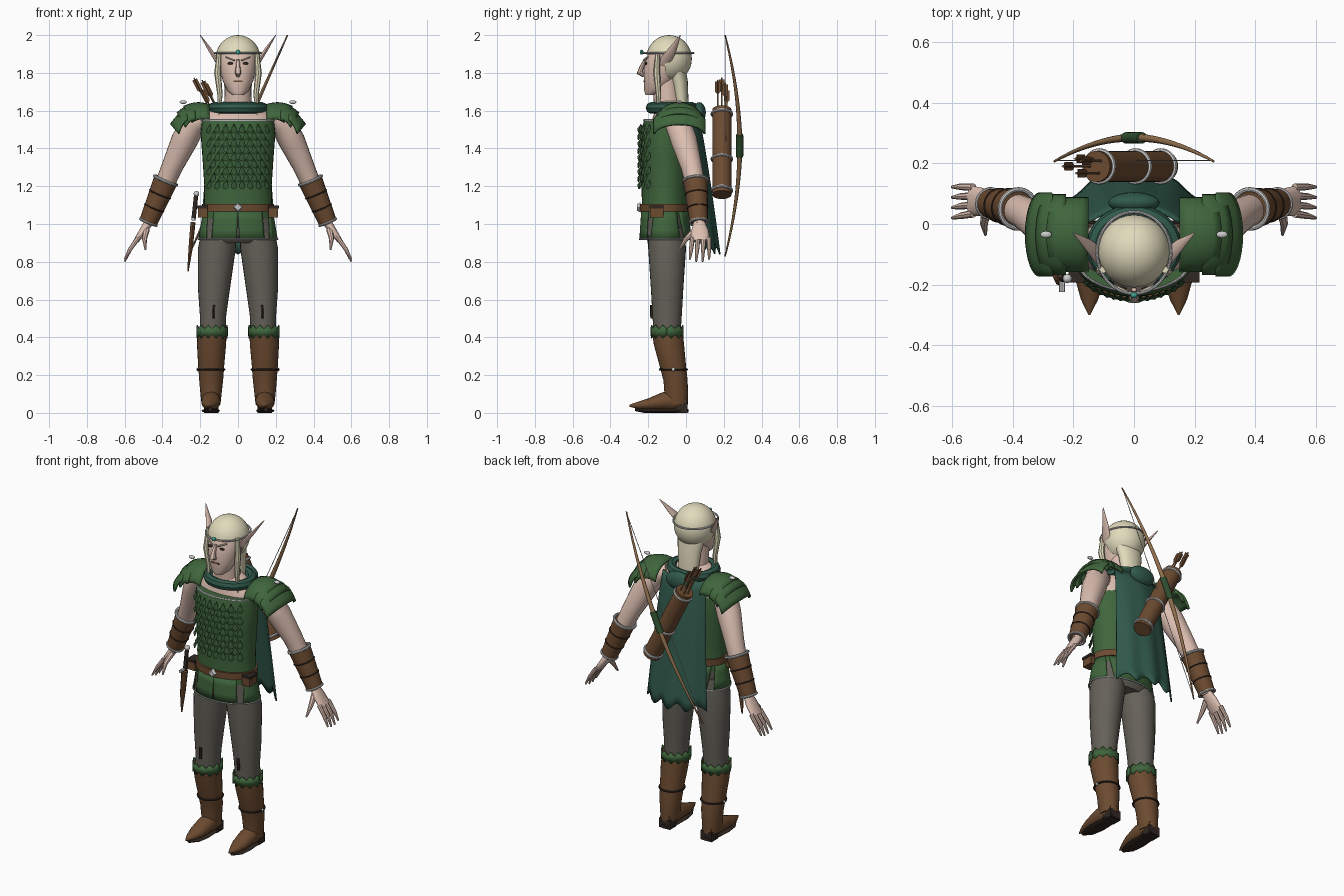
import bpy, bmesh, math
from mathutils import Vector as V

if "Cube" in bpy.data.objects:
    bpy.data.objects.remove(bpy.data.objects["Cube"])

PAL = dict(skin=(.72, .52, .44), hair=(.75, .7, .5), green=(.05, .13, .045), leaf=(.03, .08, .03),
           teal=(.03, .1, .07), brown=(.15, .07, .03), dark=(.03, .02, .015), pants=(.13, .12, .1),
           silver=(.7, .7, .7), wood=(.3, .17, .08), gem=(.05, .4, .3))
MATS = {}
for k, c in PAL.items():
    MATS[k] = bpy.data.materials.new(k)
    MATS[k].diffuse_color = (*c, 1)
TAU = math.tau


def make(name, bm, mat, thick=0):
    bmesh.ops.recalc_face_normals(bm, faces=bm.faces)
    me = bpy.data.meshes.new(name)
    bm.to_mesh(me)
    bm.free()
    me.materials.append(MATS[mat])
    ob = bpy.data.objects.new(name, me)
    bpy.context.collection.objects.link(ob)
    if thick:
        ob.modifiers.new("thickness", 'SOLIDIFY').thickness = thick
    return ob


def skin_rings(name, rings, mat):
    bm = bmesh.new()
    vs = [[bm.verts.new(p) for p in r] for r in rings]
    n = len(vs[0])
    for a, b in zip(vs, vs[1:]):
        for i in range(n):
            bm.faces.new((a[i], a[(i + 1) % n], b[(i + 1) % n], b[i]))
    bm.faces.new(vs[0])
    bm.faces.new(vs[-1])
    return make(name, bm, mat)


def loft(name, secs, mat, n=28):
    """horizontal ellipses: x, y, z, rx, ry"""
    return skin_rings(name, [[(x + a * math.cos(TAU * i / n), y + b * math.sin(TAU * i / n), z)
                              for i in range(n)] for x, y, z, a, b in secs], mat)


def tube(name, pts, rad, mat, n=14):
    """sections square to a path; each radius is a number or a pair"""
    pts = [V(p) for p in pts]
    d = (pts[-1] - pts[0]).normalized()
    ref = V((1, 0, 0)) if abs(d.y) > .7 else V((0, 1, 0))
    rings = []
    for i, p in enumerate(pts):
        t = (pts[min(i + 1, len(pts) - 1)] - pts[max(i - 1, 0)]).normalized()
        a = (ref - t * ref.dot(t)).normalized()
        b = t.cross(a)
        r = rad[i] if isinstance(rad, list) else rad
        ra, rb = r if isinstance(r, tuple) else (r, r)
        rings.append([p + a * ra * math.cos(TAU * j / n) + b * rb * math.sin(TAU * j / n) for j in range(n)])
    return skin_rings(name, rings, mat)


def grid(name, f, nu, nv, mat, thick=.008):
    bm = bmesh.new()
    vs = [[bm.verts.new(f(i / nu, j / nv)) for j in range(nv + 1)] for i in range(nu + 1)]
    for i in range(nu):
        for j in range(nv):
            bm.faces.new((vs[i][j], vs[i + 1][j], vs[i + 1][j + 1], vs[i][j + 1]))
    return make(name, bm, mat, thick)


def ring(name, c, rx, ry, r, mat, axis=(0, 0, 1)):
    bpy.ops.mesh.primitive_torus_add(location=c, major_radius=1, minor_radius=r / rx, major_segments=32, minor_segments=8)
    ob = bpy.context.object
    ob.name = name
    ob.scale = (rx, ry, rx)
    ob.rotation_euler = V(axis).to_track_quat('Z', 'Y').to_euler()
    ob.data.materials.append(MATS[mat])


def ball(name, c, s, mat, seg=20):
    bm = bmesh.new()
    bmesh.ops.create_uvsphere(bm, u_segments=seg, v_segments=seg // 2 + 2, radius=1)
    for v in bm.verts:
        v.co = V(c) + V((v.co.x * s[0], v.co.y * s[1], v.co.z * s[2]))
    return make(name, bm, mat)


def box(name, c, s, mat, rot=(0, 0, 0)):
    bpy.ops.mesh.primitive_cube_add(size=1, location=c, rotation=rot)
    ob = bpy.context.object
    ob.name, ob.scale = name, s
    ob.data.materials.append(MATS[mat])


# head, hair and neck
loft("head", [(0, -.185, 1.683, .03, .03), (0, -.165, 1.705, .056, .056), (0, -.14, 1.76, .082, .083),
              (0, -.125, 1.82, .095, .1), (0, -.112, 1.9, .1, .09), (0, -.1, 1.95, .07, .07)], "skin")
tube("neck", [(0, -.09, 1.55), (0, -.11, 1.77)], [.075, .068], "skin", 24)
cap = ball("hair_cap", (0, -.09, 1.875), (.119, .121, .125), "hair", 32)
bm = bmesh.new()
bm.from_mesh(cap.data)
bmesh.ops.delete(bm, geom=[v for v in bm.verts if (v.co.z < 1.895 and v.co.y < -.125) or v.co.z < 1.765], context='VERTS')
bm.to_mesh(cap.data)
bm.free()
tube("back_hair", [(0, -.055, 1.83), (0, -.035, 1.75), (0, -.02, 1.6)], [(.05, .09), (.045, .075), (.035, .06)], "hair", 20)
ring("circlet", (0, -.095, 1.905), .122, .135, .005, "silver")
ball("circlet_gem", (0, -.235, 1.91), (.013, .01, .013), "gem", 8)
tube("nose", [(0, -.215, 1.87), (0, -.235, 1.83), (0, -.245, 1.8), (0, -.222, 1.785)], [.008, .012, .017, .01], "skin", 8)
box("mouth", (0, -.217, 1.757), (.05, .014, .008), "brown")
for s in (1, -1):
    ball("eye", (s * .04, -.213, 1.85), (.016, .008, .007), "dark", 10)
    tube("eyebrow", [(s * .018, -.225, 1.866), (s * .065, -.203, 1.885)], .005, "hair", 6)
    tube("ear", [(s * .095, -.12, 1.84), (s * .115, -.105, 1.87), (s * .15, -.07, 1.925), (s * .2, -.03, 2)],
         [(.02, .01), (.032, .012), (.022, .01), (.002, .002)], "skin", 10)
    tube("side_lock", [(s * .1, -.15, 1.91), (s * .108, -.155, 1.8), (s * .095, -.145, 1.68), (s * .105, -.15, 1.57)],
         [.012, .018, .014, .004], "hair", 8)

# torso
loft("upper_chest", [(0, -.09, 1.45, .18, .1), (0, -.08, 1.55, .2, .1), (0, -.08, 1.6, .15, .085), (0, -.09, 1.65, .075, .072)], "skin")
loft("tunic", [(0, -.11, z, a, b) for z, a, b in ((1.03, .185, .125), (1.1, .18, .123), (1.2, .178, .126),
     (1.35, .188, .13), (1.48, .198, .128), (1.55, .19, .112))], "green", 36)
ring("neckline_trim", (0, -.11, 1.55), .19, .113, .006, "silver")
bm = bmesh.new()
LEAF = [(0, .026), (.012, .004), (.018, -.01), (.011, -.022), (0, -.026), (-.011, -.022), (-.018, -.01), (-.012, .004)]
for row in range(9):
    z = 1.505 - row * .037
    num = 8 - row % 2
    for c in range(num):
        x = (c - (num - 1) / 2) * .042
        q = math.sqrt(1 - (x / .188) ** 2)
        nrm = V((x / .188 ** 2, -q / .128, 0)).normalized()
        tan = V((-nrm.y, nrm.x, 0))
        o = V((x, -.11 - .128 * q, z))
        pts = [o + tan * a + V((0, 0, b)) + nrm * (.009 - b * .3) for a, b in LEAF]
        ctr = bm.verts.new(o + nrm * .02)
        back = bm.verts.new(o)
        vs = [bm.verts.new(p) for p in pts]
        for i in range(8):
            bm.faces.new((ctr, vs[i], vs[(i + 1) % 8]))
            bm.faces.new((back, vs[(i + 1) % 8], vs[i]))
make("chest_scales", bm, "leaf")

# belt, skirt panels and hanging gear
loft("belt", [(0, -.11, 1.065, .19, .135), (0, -.11, 1.105, .19, .135)], "brown", 36)
tube("buckle", [(0, -.24, 1.088), (0, -.26, 1.088)], [.028, .018], "silver", 4)
loft("hips", [(0, -.105, .9, .16, .09), (0, -.11, .94, .2, .12), (0, -.11, 1.06, .182, .122)], "pants")
for name, mid, top, low in (("front_left", 292, 22, 20), ("front_right", 248, 22, 20), ("side_left", 0, 28, 36),
                            ("side_right", 180, 28, 36), ("back", 90, 55, 40)):
    def skirt(u, v, mid=mid, top=top, low=low):
        a = math.radians(mid + (2 * u - 1) * (top + (low - top) * v))
        return ((.185 + .025 * v) * math.cos(a), -.11 + (.127 + .01 * v) * math.sin(a), 1.07 - .15 * v)
    grid("skirt_" + name, skirt, 10, 3, "green", .006)
ring("skirt_hem", (0, -.11, .92), .21, .137, .004, "silver")
for s in (1, -1):
    box("pouch", (s * .187, -.155, 1.065), (.05, .07, .06), "brown")
    box("pouch_flap", (s * .189, -.156, 1.09), (.055, .075, .015), "dark")
tube("dagger_sheath", [(-.238, -.18, 1.01), (-.25, -.18, .88), (-.265, -.17, .75)], [(.026, .014), (.022, .012), (.005, .004)], "brown", 10)
tube("dagger_guard", [(-.237, -.225, 1.025), (-.237, -.135, 1.025)], .01, "silver", 8)
tube("dagger_grip", [(-.236, -.18, 1.02), (-.222, -.18, 1.15)], .012, "dark", 10)
ball("dagger_pommel", (-.22, -.18, 1.16), (.016, .016, .016), "silver", 10)

# arms, shoulder plates, legs and boots
for s in (1, -1):
    P = lambda *pts: [(s * x, y, z) for x, y, z in pts]
    tube("arm", P((.17, -.07, 1.56), (.23, -.045, 1.54), (.285, -.01, 1.44), (.35, .03, 1.3), (.4, .055, 1.18), (.475, .07, 1.0)),
         [.05, .07, .07, .056, .05, .03], "skin", 20)
    a, b = P((.383, .05, 1.23), (.475, .068, 1.01))
    tube("bracer", [a, b], [.065, .048], "brown", 20)
    ax = V(b) - V(a)
    ring("bracer_upper_trim", a, .064, .064, .008, "silver", ax)
    ring("bracer_lower_trim", b, .047, .047, .007, "silver", ax)
    for t in (.33, .66):
        ring("bracer_strap", V(a) + ax * t, .065 - .017 * t, .065 - .017 * t, .004, "dark", ax)
    tube("palm", P((.472, .07, 1.01), (.5, .073, .965), (.54, .077, .91)), [(.03, .024), (.046, .022), (.05, .014)], "skin", 14)
    for k in range(4):
        tube("finger", P((.53, .034 + .029 * k, .925), (.572, .027 + .032 * k, .865), (.6, .02 + .034 * k, .795 + .012 * abs(k - 1.5))),
             [.013, .011, .005], "skin", 8)
    tube("thumb", P((.485, .05, .97), (.495, .0, .92), (.49, -.035, .865)), [.018, .013, .005], "skin", 8)

    for name, x0, z0, x1, z1, ry, drop in (("upper", .15, 1.635, .29, 1.625, .125, .1), ("middle", .225, 1.63, .325, 1.59, .135, .09),
                                           ("lower", .27, 1.605, .36, 1.53, .14, .06)):
        def plate(u, v):
            t = (2 * u - 1) * 1.45
            x = x0 + (x1 - x0) * v - .05 * v * (1 - math.cos(t))
            z = z0 + (z1 - z0) * v + .015 * math.sin(math.pi * v) - drop * (1 - math.cos(t))
            return (s * x, -.035 + ry * math.sin(t), z)
        grid("shoulder_plate_" + name, plate, 14, 5, "green", .012)
    ball("shoulder_stud", (s * .29, -.035, 1.645), (.02, .012, .01), "silver", 10)

    L = lambda *r: [(s * x, y, z, p, q) for x, y, z, p, q in r]
    loft("leg", L((.1, -.105, .98, .09, .095), (.112, -.1, .87, .1, .1), (.127, -.1, .66, .085, .086),
                  (.132, -.1, .52, .07, .078), (.135, -.1, .4, .068, .07)), "pants")
    tube("knee_lace", P((.128, -.182, .57), (.13, -.18, .5)), .009, "dark", 6)
    loft("boot_shaft", L((.137, -.1, .44, .077, .082), (.14, -.09, .36, .077, .08), (.142, -.07, .25, .069, .07),
                         (.142, -.055, .17, .063, .064), (.143, -.052, .1, .056, .062), (.143, -.05, .045, .05, .06)), "brown")

    def trim(u, v):
        g = TAU * u
        k = round(u * 24) % 2
        return (s * .137 + .084 * math.cos(g), -.1 + .088 * math.sin(g), (.415 - .02 * k) * (1 - v) + (.445 + .02 * k) * v)
    grid("boot_leaf_trim", trim, 24, 1, "green", .006)
    ring("boot_strap", (s * .142, -.067, .23), .07, .071, .006, "dark")
    ball("boot_stud", (s * .213, -.067, .23), (.007, .01, .01), "silver", 8)
    tube("boot_foot", P((.142, .0, .055), (.142, -.06, .065), (.143, -.12, .062), (.145, -.19, .047), (.147, -.25, .04), (.147, -.3, .038)),
         [(.035, .035), (.05, .055), (.052, .047), (.047, .032), (.028, .02), (.003, .005)], "brown", 16)
    tube("boot_sole", P((.142, .012, .011), (.142, -.06, .011), (.144, -.15, .011), (.146, -.22, .011), (.147, -.27, .018)),
         [(.03, .01), (.045, .011), (.05, .011), (.038, .011), (.01, .008)], "dark", 12)
    box("boot_heel", (s * .142, -.025, .028), (.075, .065, .056), "dark")

# cape with folded collar
def cape(u, v):
    x = 2 * u - 1
    return (x * (.15 + .055 * v), .06 + .115 * v ** .8 - (.05 + .03 * v) * x * x + .008 * v * math.cos(10 * x),
            1.6 - .74 * v - .02 * v * math.cos(x * 12))
grid("cape", cape, 32, 14, "teal", .008)
ring("cape_collar", (0, -.075, 1.615), .128, .112, .03, "teal")
ball("folded_hood", (0, .07, 1.59), (.085, .035, .055), "teal")

# quiver and arrows
top, bot = V((-.125, .19, 1.605)), V((.1, .19, 1.155))
d = (top - bot).normalized()
tube("quiver", [bot, top], .051, "brown", 24)
for t in (.05, .42, .95):
    ring("quiver_band", bot + (top - bot) * t, .052, .052, .008, "silver", d)
side = V((d.z, 0, -d.x))
for i, (p, q, h) in enumerate(((-.022, 0, .2), (.018, .018, .15), (.012, -.022, .17), (-.012, .025, .13))):
    b = top + side * p + V((0, q, 0))
    tube("arrow_shaft", [b - d * .05, b + d * h], .004, "wood", 6)
    for w in ((.014, .002), (.002, .014)):
        tube("arrow_fletching", [b + d * (h - .085), b + d * (h - .07), b + d * (h - .01)], [(.002, .002), w, w], "brown", 4)

# bow across the back
def bow_pt(t):
    return V((.262 * t, .285 - .078 * abs(t) ** 1.9, 1.415 + .585 * t))
ts = [i / 12 - 1 for i in range(25)]
tube("bow_limbs", [bow_pt(t) for t in ts], [.014 - .01 * abs(t) for t in ts], "wood", 10)
tube("bow_grip", [bow_pt(t) for t in (-.1, 0, .1)], .019, "leaf", 12)
tube("bow_string", [bow_pt(-.98), bow_pt(.98)], .002, "silver", 6)

bpy.ops.object.select_all(action='SELECT')
bpy.context.view_layer.objects.active = cap
bpy.ops.object.shade_smooth_by_angle(angle=math.radians(40))

for m in bpy.data.materials:
    if m.users and not m.is_grease_pencil:
        m.use_nodes = True
        m.node_tree.nodes["Principled BSDF"].inputs["Base Color"].default_value = m.diffuse_color
